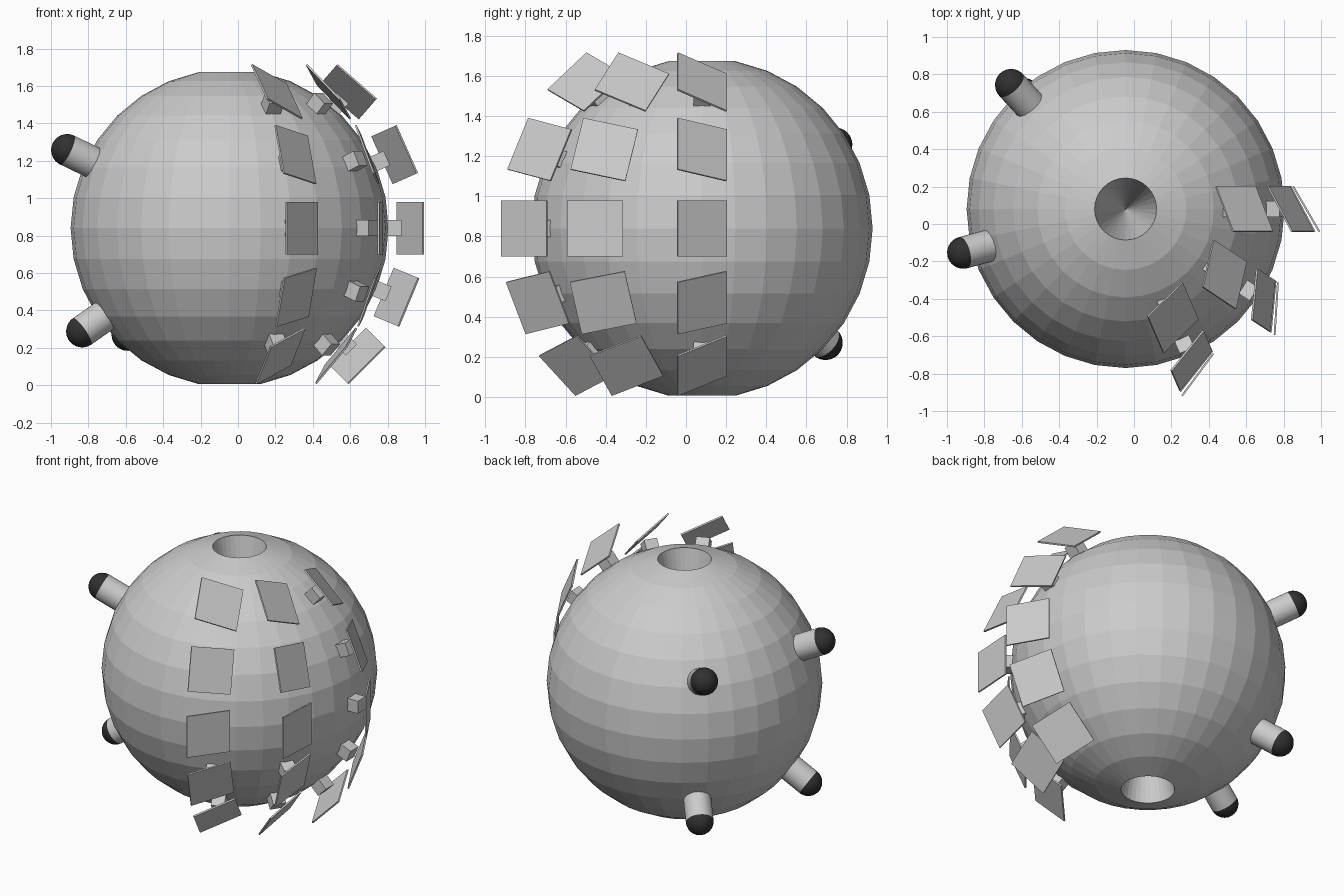
import bpy, bmesh
from math import radians
from mathutils import Matrix, Vector

if "Cube" in bpy.data.objects:
    bpy.data.objects.remove(bpy.data.objects["Cube"])

CENTRE = Vector((-0.045, 0.08, 0.84))
RADIUS = 0.85

dark = bpy.data.materials.new("dark_tip")
dark.diffuse_color = (0.03, 0.03, 0.03, 1)
dark.use_nodes = True
dark.node_tree.nodes["Principled BSDF"].inputs["Base Color"].default_value = dark.diffuse_color


def finish(name, bm, matrix, smooth=False, mat=None):
    bmesh.ops.recalc_face_normals(bm, faces=bm.faces)
    me = bpy.data.meshes.new(name)
    bm.to_mesh(me)
    bm.free()
    for p in me.polygons:
        p.use_smooth = smooth
    if mat:
        me.materials.append(mat)
    ob = bpy.data.objects.new(name, me)
    bpy.context.collection.objects.link(ob)
    ob.matrix_world = matrix
    return ob


def box(name, size, matrix):
    bm = bmesh.new()
    bmesh.ops.create_cube(bm, size=1)
    bmesh.ops.scale(bm, vec=size, verts=bm.verts)
    return finish(name, bm, matrix)


# Faceted body: the two pole fans are pushed inwards as deep sockets
bm = bmesh.new()
bmesh.ops.create_uvsphere(bm, u_segments=32, v_segments=16, radius=RADIUS)
for v in bm.verts:
    if abs(v.co.z) > RADIUS * 0.99:
        v.co.z *= 0.06
finish("body", bm, Matrix.Translation(CENTRE))

# Tilted square panels on small blocks, three columns by five rows
for az in (0, -33.5, -66.5):
    for el in (49, 24, 0, -22.5, -45):
        frame = (Matrix.Translation(CENTRE)
                 @ Matrix.Rotation(radians(az), 4, 'Z')
                 @ Matrix.Rotation(radians(-el), 4, 'Y'))
        box("panel_mount", (0.12, 0.085, 0.085),
            frame @ Matrix.Translation((0.86, 0, 0)))
        box("panel", (0.01, 0.28, 0.28),
            frame @ Matrix.Translation((0.966, 0, 0))
            @ Matrix.Rotation(radians(30), 4, 'Z'))

# Pegs with dark rounded tips, given by their tip centres
TIPS = [(-0.868, -0.233, 0.417), (-0.612, 0.663, 0.417),
        (-0.788, -0.205, -0.552), (-0.545, 0.615, -0.57)]
PEG_R, PEG_LEN = 0.086, 0.22
for tip in TIPS:
    d = Vector(tip)
    turn = d.to_track_quat('Z', 'Y').to_matrix().to_4x4()
    frame = Matrix.Translation(CENTRE + d) @ turn
    bm = bmesh.new()
    bmesh.ops.create_cone(bm, cap_ends=True, segments=32, radius1=PEG_R,
                          radius2=PEG_R, depth=PEG_LEN)
    peg = finish("peg", bm, frame @ Matrix.Translation((0, 0, -PEG_LEN / 2)), True)
    for p in peg.data.polygons:
        p.use_smooth = len(p.vertices) == 4
    bm = bmesh.new()
    bmesh.ops.create_uvsphere(bm, u_segments=32, v_segments=16, radius=PEG_R)
    low = [v for v in bm.verts if v.co.z < -0.001]
    bmesh.ops.delete(bm, geom=low, context='VERTS')
    finish("peg_tip", bm, frame, True, dark)
